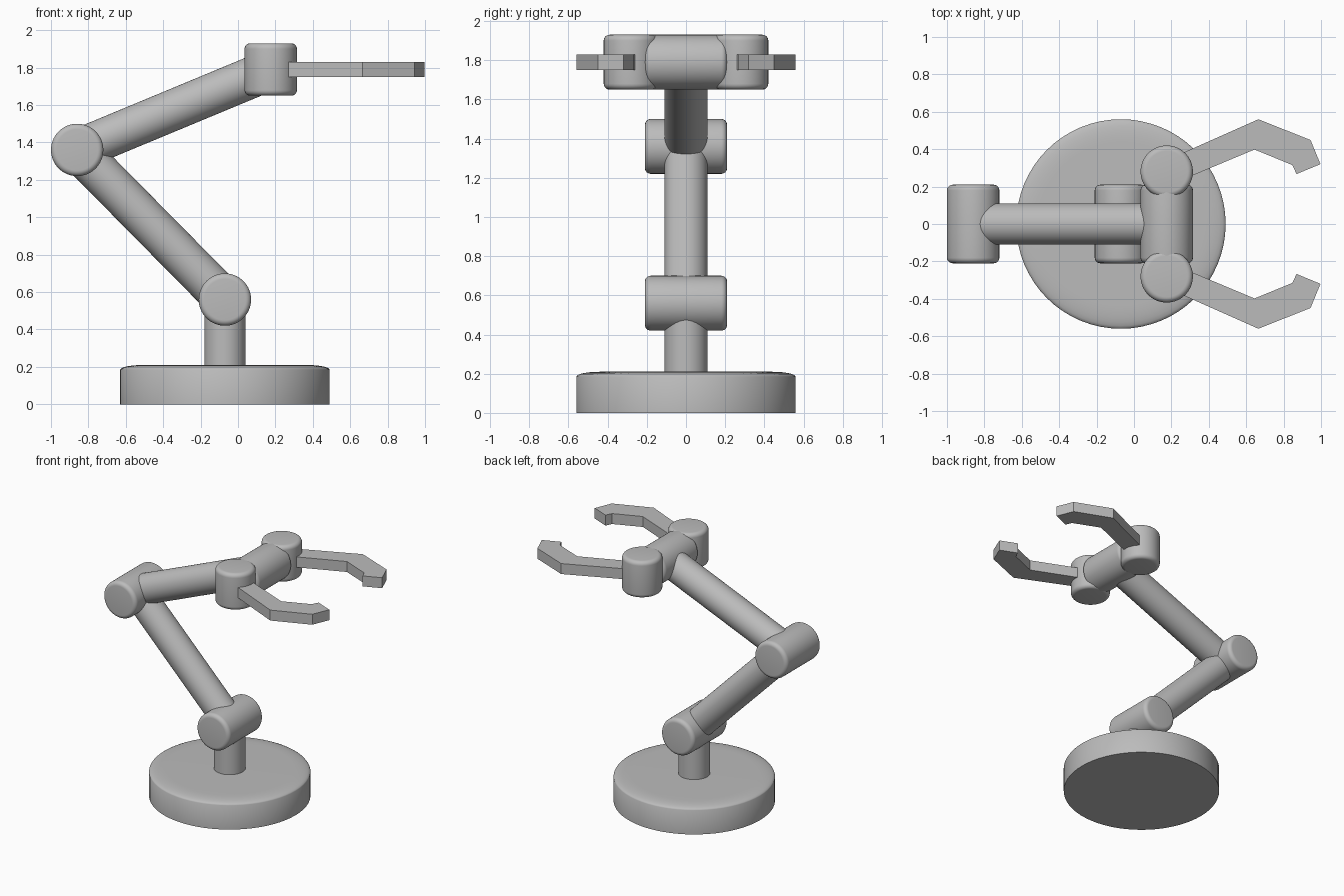
import bpy, bmesh, math
from mathutils import Vector, Matrix

cube = bpy.data.objects.get("Cube")
if cube:
    bpy.data.objects.remove(cube, do_unlink=True)

grey = bpy.data.materials.new("plain_grey")
grey.use_nodes = True
grey.diffuse_color = (0.5, 0.5, 0.5, 1)
grey.node_tree.nodes["Principled BSDF"].inputs["Base Color"].default_value = (0.5, 0.5, 0.5, 1)


def add_object(name, bm, smooth):
    bmesh.ops.recalc_face_normals(bm, faces=bm.faces)
    mesh = bpy.data.meshes.new(name)
    bm.to_mesh(mesh)
    bm.free()
    mesh.materials.append(grey)
    obj = bpy.data.objects.new(name, mesh)
    bpy.context.collection.objects.link(obj)
    if smooth:
        bpy.ops.object.select_all(action="DESELECT")
        obj.select_set(True)
        bpy.context.view_layer.objects.active = obj
        bpy.ops.object.shade_smooth_by_angle(angle=math.radians(35))
    return obj


def rounded_rod(name, start, end, radius, low=(0, 0), high=(0, 0), steps=6):
    """Lathe a rod from start to end; low and high are the (width, height) of each rounded rim."""
    start, end = Vector(start), Vector(end)
    length = (end - start).length

    def rim(width, height, base, sign):
        if not width:
            return [(radius, base)]
        angles = [i * math.pi / 2 / steps for i in range(steps + 1)]
        return [(radius - width + width * math.sin(a),
                 base + sign * height * (1 - math.cos(a))) for a in angles]

    profile = [(0, 0)] + rim(*low, 0, 1) + rim(*high, length, -1)[::-1] + [(0, length)]
    bm = bmesh.new()
    verts = [bm.verts.new((r, 0, z)) for r, z in profile]
    edges = [bm.edges.new(pair) for pair in zip(verts, verts[1:])]
    bmesh.ops.spin(bm, geom=verts + edges, cent=(0, 0, 0), axis=(0, 0, 1),
                   angle=math.tau, steps=64)
    bmesh.ops.remove_doubles(bm, verts=bm.verts, dist=0.0002)
    turn = (end - start).to_track_quat("Z", "Y").to_matrix().to_4x4()
    bm.transform(Matrix.Translation(start) @ turn)
    return add_object(name, bm, True)


# Joint centres along the arm
shoulder = Vector((-0.07, 0, 0.56))
elbow = Vector((-0.86, 0, 1.36))
wrist = Vector((0.175, 0, 1.79))

# Base with a softly domed rim, and its post
rounded_rod("base", (-0.07, 0, 0), (-0.07, 0, 0.21), 0.56, high=(0.12, 0.025))
rounded_rod("post", (-0.07, 0, 0.19), shoulder, 0.11)

# Arms and the cross joints they meet in
rounded_rod("lower_arm", shoulder, elbow, 0.11)
rounded_rod("upper_arm", elbow, wrist, 0.11)
half = Vector((0, 0.21, 0))
rim = (0.03, 0.03)
for name, centre in (("shoulder_joint", shoulder), ("elbow_joint", elbow), ("wrist_joint", wrist)):
    rounded_rod(name, centre - half, centre + half, 0.14, rim, rim)

# Upright knuckles and the bent flat fingers, one on each side
finger_outline = [(0.2, 0.353), (0.665, 0.56), (0.944, 0.449), (0.997, 0.32),
                  (0.869, 0.267), (0.847, 0.315), (0.644, 0.398), (0.2, 0.212)]
for side, sign in (("left", 1), ("right", -1)):
    # The front faces -y, so the model's left is +x; these sit along y
    place = "rear" if sign > 0 else "front"
    centre = wrist + Vector((0, 0.28 * sign, 0))
    up = Vector((0, 0, 0.14))
    rounded_rod(place + "_knuckle", centre - up, centre + up, 0.14, rim, rim)

    bm = bmesh.new()
    face = bm.faces.new([bm.verts.new((x, y * sign, 1.75)) for x, y in finger_outline])
    grown = bmesh.ops.extrude_face_region(bm, geom=[face], use_keep_orig=True)
    top = [v for v in grown["geom"] if isinstance(v, bmesh.types.BMVert)]
    bmesh.ops.translate(bm, verts=top, vec=(0, 0, 0.08))
    add_object(place + "_finger", bm, False)
